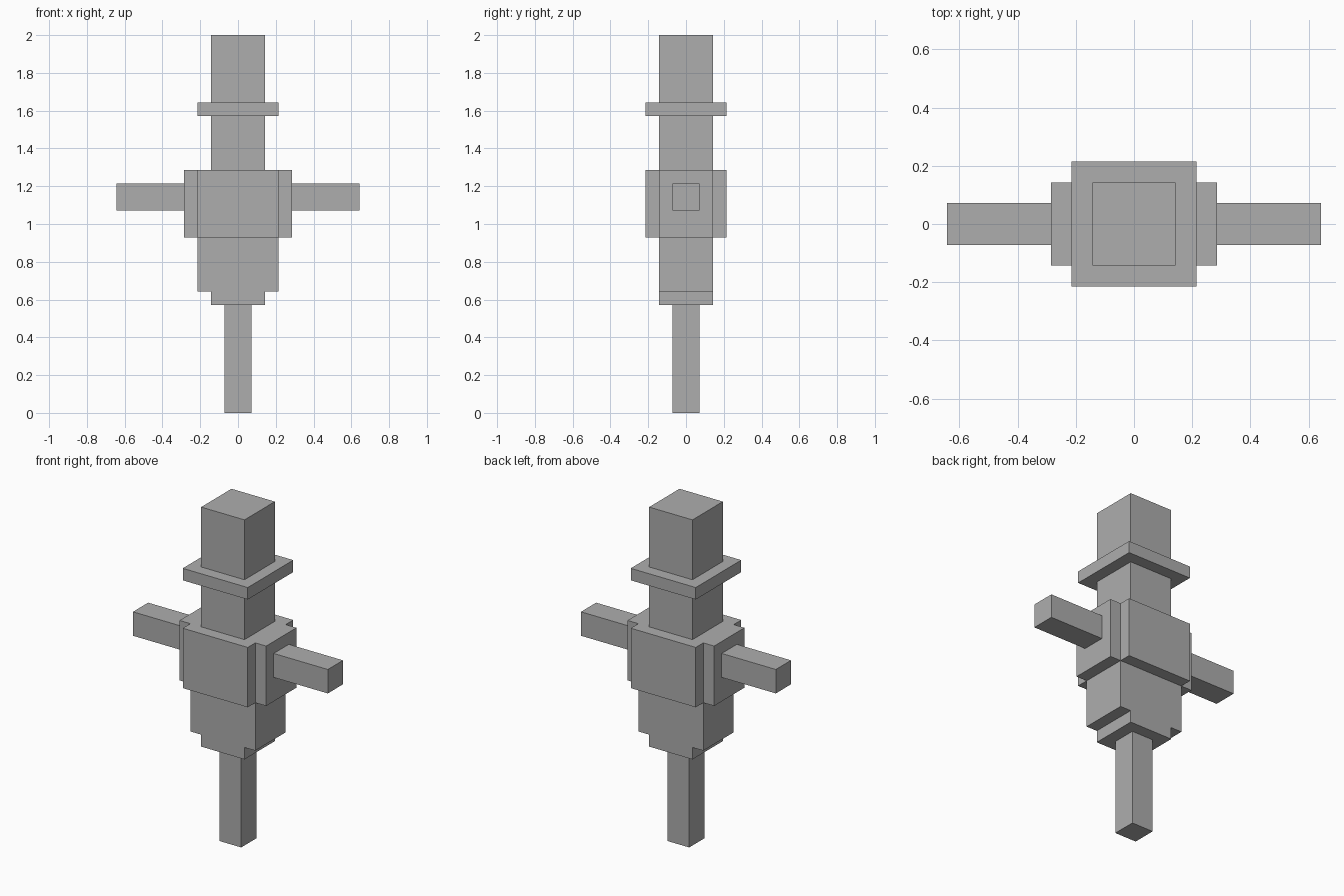
import bpy
import bmesh

if "Cube" in bpy.data.objects:
    bpy.data.objects.remove(bpy.data.objects["Cube"], do_unlink=True)

U = 2 / 28  # one block unit; the model is 28 blocks tall

# Single plain grey
grey = bpy.data.materials.new("plain grey")
grey.use_nodes = True
colour = (0.42, 0.42, 0.42, 1)
grey.diffuse_color = colour
grey.node_tree.nodes["Principled BSDF"].inputs["Base Color"].default_value = colour


def prism(name, outline, low, high):
    """Extrude a flat outline between two heights, all in block units."""
    bm = bmesh.new()
    base = bm.faces.new([bm.verts.new((x * U, y * U, low * U)) for x, y in outline])
    top = bmesh.ops.extrude_face_region(bm, geom=[base], use_keep_orig=True)["geom"]
    lifted = [v for v in top if isinstance(v, bmesh.types.BMVert)]
    bmesh.ops.translate(bm, verts=lifted, vec=(0, 0, (high - low) * U))
    bmesh.ops.recalc_face_normals(bm, faces=bm.faces)
    mesh = bpy.data.meshes.new(name)
    bm.to_mesh(mesh)
    bm.free()
    mesh.materials.append(grey)
    obj = bpy.data.objects.new(name, mesh)
    bpy.context.collection.objects.link(obj)
    return obj


def rect(x0, x1, y):
    return [(x0, -y), (x1, -y), (x1, y), (x0, y)]


# Post and stepped lower body
prism("post", rect(-1, 1, 1), 0, 8)
prism("lower_body", rect(-2, 2, 2), 8, 9)
prism("belly", rect(-3, 3, 2), 9, 13)

# Chest with notched corners
quarter = [(4, 2), (3, 2), (3, 3)]
half = quarter + [(-x, y) for x, y in reversed(quarter)]
prism("chest", half + [(-x, -y) for x, y in half], 13, 18)

# Arms held straight out
prism("left_arm", rect(4, 9, 1), 15, 17)
prism("right_arm", rect(-9, -4, 1), 15, 17)

# Head and tall hat
prism("head", rect(-2, 2, 2), 18, 22)
prism("hat_brim", rect(-3, 3, 3), 22, 23)
prism("hat_crown", rect(-2, 2, 2), 23, 28)
